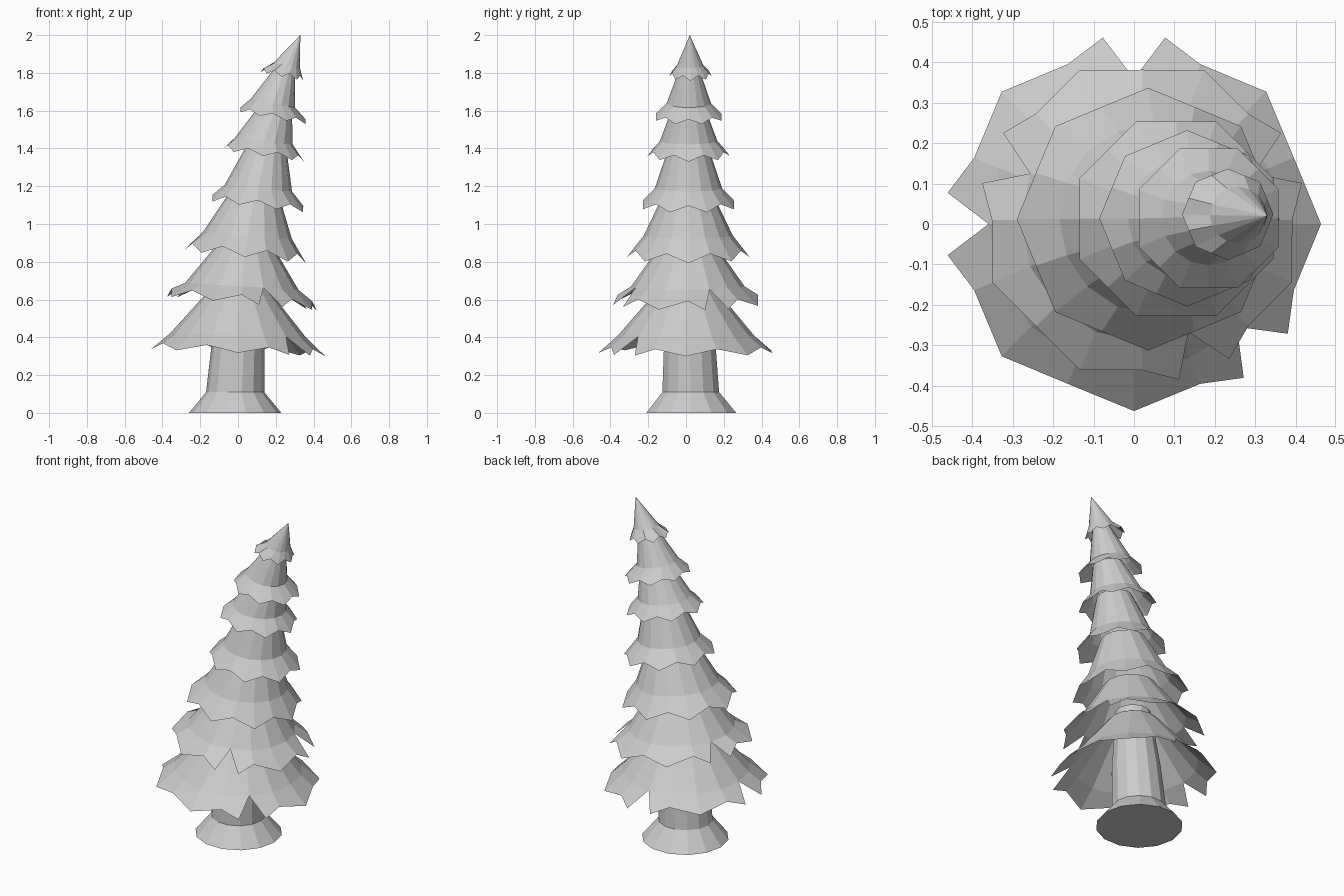
import bpy, bmesh
from math import sin, cos, radians, atan2, degrees

if "Cube" in bpy.data.objects:
    bpy.data.objects.remove(bpy.data.objects["Cube"])


def finish(bm, name):
    bmesh.ops.recalc_face_normals(bm, faces=bm.faces)
    me = bpy.data.meshes.new(name)
    bm.to_mesh(me)
    bm.free()
    ob = bpy.data.objects.new(name, me)
    bpy.context.collection.objects.link(ob)


def point(bm, ring, ang, dr=1.0, dz=0.0):
    cx, cy, z, r, tilt = ring
    a = radians(ang)
    dx = r * dr * cos(a)
    return bm.verts.new((cx + dx, cy + r * dr * sin(a), z + dz - tilt * dx))


def bridge(bm, a, b):
    n = len(a)
    for i in range(n):
        j = (i + 1) % n
        bm.faces.new((a[i], a[j], b[j], b[i]))


# Trunk with flared foot: rings are (cx, cy, z, radius, tilt)
bm = bmesh.new()
N = 14
rings = [[point(bm, r, 360 * i / N) for i in range(N)] for r in (
    (-0.015, 0.028, 0, 0.244, 0),
    (-0.015, 0.025, 0.11, 0.154, 0),
    (0.0, 0.02, 0.36, 0.14, 0),
    (0.02, 0.015, 0.72, 0.10, 0))]
for a, b in zip(rings, rings[1:]):
    bridge(bm, a, b)
bm.faces.new(rings[0])
bm.faces.new(rings[-1])
finish(bm, "trunk")


# Branch skirt: narrow top, shoulder ring, zigzag rim; torn tips split in two
def skirt(name, phase, top, mid, rim, drop, splits=()):
    bm = bmesh.new()
    angs = [phase + 22.5 * i for i in range(16)]
    m = [point(bm, mid, a) for a in angs]
    if top[3] == 0:
        apex = bm.verts.new(top[:3])
        for i in range(16):
            bm.faces.new((apex, m[i], m[(i + 1) % 16]))
    else:
        bridge(bm, [point(bm, top, a) for a in angs], m)
    left, right = [], []
    for i, a in enumerate(angs):
        if i % 2:
            v = point(bm, rim, a, 0.925, drop)
            left.append(v)
            right.append(v)
        elif i // 2 in splits:
            left.append(point(bm, rim, a - 9.5, 1.01))
            right.append(point(bm, rim, a + 9.5, 1.01))
        else:
            v = point(bm, rim, a)
            left.append(v)
            right.append(v)
    for i in range(16):
        j = (i + 1) % 16
        bm.faces.new((m[i], m[j], left[j], right[i]))
    finish(bm, name)


skirt("skirt_1", 0, (0.01, 0.005, 0.67, 0.14, 0.03), (0.0, 0.0, 0.41, 0.36, 0.03),
      (0, 0, 0.318, 0.463, 0.04), 0.035, (2, 4, 7))
skirt("skirt_2", 22.5, (0.04, 0.01, 0.89, 0.145, 0.06), (0.02, 0.01, 0.67, 0.30, 0.06),
      (0.02, 0.01, 0.58, 0.402, 0.09), 0.045, (0, 3, 6))
skirt("skirt_3", 0, (0.09, 0.012, 1.17, 0.125, 0.1), (0.05, 0.012, 0.94, 0.235, 0.08),
      (0.035, 0.012, 0.825, 0.325, 0.1), 0.045)
skirt("skirt_4", 22.5, (0.155, 0.013, 1.42, 0.10, 0.12), (0.108, 0.013, 1.19, 0.178, 0.1),
      (0.105, 0.013, 1.09, 0.26, 0.12), 0.035)
skirt("skirt_5", 0, (0.198, 0.014, 1.61, 0.088, 0.14), (0.137, 0.014, 1.44, 0.152, 0.12),
      (0.132, 0.014, 1.36, 0.218, 0.14), 0.03)
skirt("skirt_6", 22.5, (0.258, 0.018, 1.84, 0.045, 0.2), (0.185, 0.015, 1.64, 0.117, 0.2),
      (0.185, 0.014, 1.56, 0.187, 0.18), 0.025)
skirt("skirt_7_tip", 0, (0.33, 0.02, 2.0, 0, 0), (0.258, 0.022, 1.84, 0.07, 0.2),
      (0.232, 0.024, 1.78, 0.113, 0.2), 0.025)
